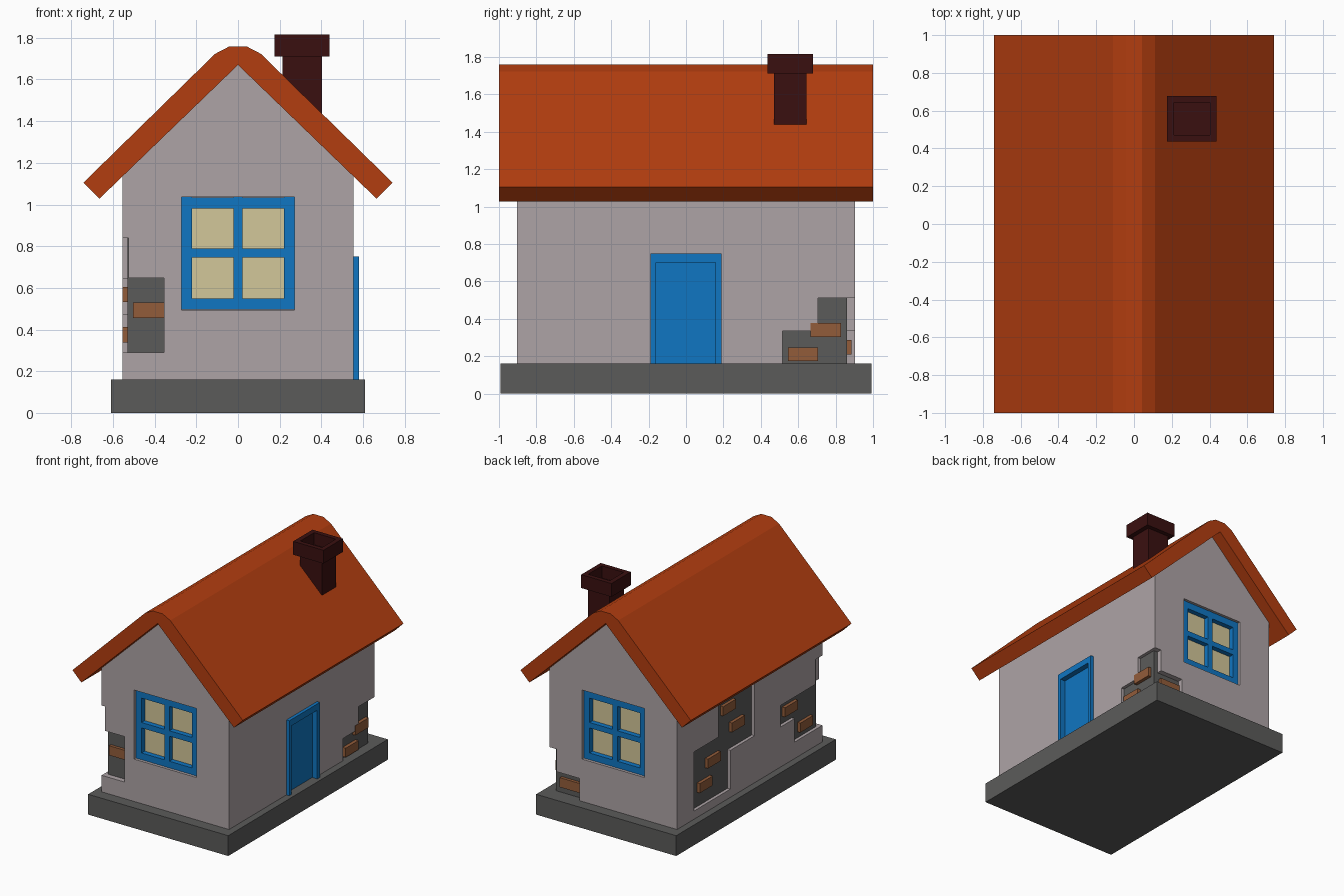
import bpy, bmesh

if "Cube" in bpy.data.objects:
    bpy.data.objects.remove(bpy.data.objects["Cube"])


def material(name, r, g, b):
    m = bpy.data.materials.new(name)
    m.diffuse_color = (r, g, b, 1)
    m.use_nodes = True
    m.node_tree.nodes["Principled BSDF"].inputs["Base Color"].default_value = m.diffuse_color
    return m


PLASTER = material("plaster", 0.42, 0.37, 0.38)
STONE = material("dark stone", 0.105, 0.105, 0.102)
ROOF = material("orange roof", 0.45, 0.047, 0.005)
BLUE = material("blue paint", 0.005, 0.18, 0.54)
GLASS = material("cream glass", 0.65, 0.57, 0.32)
BRICK = material("brick", 0.29, 0.107, 0.042)
CHIMNEY = material("dark red brick", 0.042, 0.005, 0.005)


def finish(name, bm, mat):
    bmesh.ops.recalc_face_normals(bm, faces=bm.faces)
    me = bpy.data.meshes.new(name)
    bm.to_mesh(me)
    bm.free()
    if mat:
        me.materials.append(mat)
    ob = bpy.data.objects.new(name, me)
    bpy.context.collection.objects.link(ob)
    return ob


def boxes(name, spans, mat):
    """One object from boxes given as (x0, x1, y0, y1, z0, z1)."""
    bm = bmesh.new()
    for s in spans:
        lo, hi = s[0::2], s[1::2]
        for v in bmesh.ops.create_cube(bm, size=1)["verts"]:
            for i in range(3):
                v.co[i] = hi[i] if v.co[i] > 0 else lo[i]
    return finish(name, bm, mat)


def prism(name, pts, half_y, mat):
    """Extrude an x-z outline along y."""
    bm = bmesh.new()
    face = bm.faces.new([bm.verts.new((x, -half_y, z)) for x, z in pts])
    ext = bmesh.ops.extrude_face_region(bm, geom=[face])["geom"]
    for v in ext:
        if isinstance(v, bmesh.types.BMVert):
            v.co.y = half_y
    return finish(name, bm, mat)


def cut(ob, spans):
    bpy.context.view_layer.objects.active = ob
    for s in spans:
        tool = boxes("cutter", [s], None)
        tool.hide_render = True
        mod = ob.modifiers.new("cut", "BOOLEAN")
        mod.operation = "DIFFERENCE"
        mod.solver = "EXACT"
        mod.object = tool
        bpy.ops.object.modifier_apply(modifier=mod.name)
        bpy.data.objects.remove(tool)


# Foundation slab
boxes("foundation", [(-0.61, 0.61, -0.993, 0.993, 0, 0.16)], STONE)

# Plaster walls and the stone core behind them
def gable(name, half_x, half_y, peak, mat):
    eave = peak - 0.963 * half_x
    return prism(name, [(-half_x, 0.1), (half_x, 0.1), (half_x, eave),
                        (0, peak), (-half_x, eave)], half_y, mat)


walls = gable("plaster_walls", 0.555, 0.904, 1.675, PLASTER)
core = gable("stone_core", 0.53, 0.862, 1.66, STONE)

# Openings for the windows and door
openings = [(-0.272, 0.272, -1, -0.83, 0.493, 1.037),
            (-0.272, 0.272, 0.83, 1, 0.493, 1.037)]
cut(core, openings)
L, R, F, B = -0.526, 0.526, -0.858, 0.858   # depth of the broken plaster
chips = [
    # left side, back patch
    (-1, L, 0.24, 0.69, 0.225, 0.69), (-1, L, -0.06, 0.39, 0.53, 1.02),
    # left front corner
    (-1, L, -1, -0.56, 0.29, 0.645), (-1, L, -1, -0.385, 0.475, 0.645),
    (-1, L, -1, -0.82, 0.60, 0.84), (-1, -0.355, -1, F, 0.29, 0.648),
    # right back corner
    (R, 1, 0.515, 1, 0.05, 0.335), (R, 1, 0.707, 1, 0.05, 0.512),
    (0.293, 1, B, 1, 0.05, 0.335), (0.495, 1, B, 1, 0.05, 0.512),
]
door_hole = [(0.52, 1, -0.185, 0.185, 0.05, 0.745)]
cut(walls, openings + door_hole + chips)

# Exposed bricks
bricks = [(-0.555, -0.5, y - 0.08, y + 0.08, z - 0.037, z + 0.037)
          for y, z in ((0.25, 0.87), (0.14, 0.70), (0.44, 0.53),
                       (0.54, 0.375), (-0.52, 0.568), (-0.71, 0.374))]
bricks += [(0.5, 0.557, 0.545, 0.705, 0.175, 0.247),
           (0.5, 0.557, 0.665, 0.83, 0.302, 0.378),
           (0.30, 0.48, 0.82, 0.886, 0.21, 0.285),
           (-0.505, -0.356, -0.886, -0.82, 0.455, 0.53)]
boxes("exposed_bricks", bricks, BRICK)

# Windows on both gables
for side, s in (("front", -1), ("back", 1)):
    y0, y1 = sorted((s * 0.82, s * 0.886))
    boxes(side + "_window_frame",
          [(x0, x1, y0, y1, 0.495, 1.035) for x0, x1 in
           ((-0.27, -0.22), (-0.022, 0.022), (0.22, 0.27))] +
          [(-0.265, 0.265, y0 + 0.0005, y1 - 0.0005, z0, z1) for z0, z1 in
           ((0.4955, 0.548), (0.745, 0.788), (0.98, 1.0345))], BLUE)
    y0, y1 = sorted((s * 0.838, s * 0.846))
    boxes(side + "_window_panes", [(-0.25, 0.25, y0, y1, 0.51, 1.02)], GLASS)

# Door on the right side
boxes("door_frame", [(0.5, 0.58, -0.19, -0.16, 0.15, 0.75),
                     (0.5, 0.58, 0.157, 0.19, 0.15, 0.75),
                     (0.5, 0.58, -0.16, 0.157, 0.70, 0.75)], BLUE)
boxes("door_panel", [(0.51, 0.537, -0.165, 0.165, 0.15, 0.71)], BLUE)

# Roof with a faceted ridge
half = [(0.043, 1.758), (0.11, 1.723), (0.742, 1.105), (0.665, 1.028)]
prism("roof", half + [(0, 1.67)] + [(-x, z) for x, z in reversed(half)],
      1.0, ROOF)

# Chimney with a hollow cap
boxes("chimney_shaft", [(0.213, 0.402, 0.47, 0.645, 1.38, 1.72)], CHIMNEY)
boxes("chimney_cap", [(0.175, 0.213, 0.437, 0.678, 1.71, 1.815),
                      (0.402, 0.438, 0.437, 0.678, 1.71, 1.815),
                      (0.213, 0.402, 0.437, 0.472, 1.71, 1.815),
                      (0.213, 0.402, 0.643, 0.678, 1.71, 1.815)], CHIMNEY)
